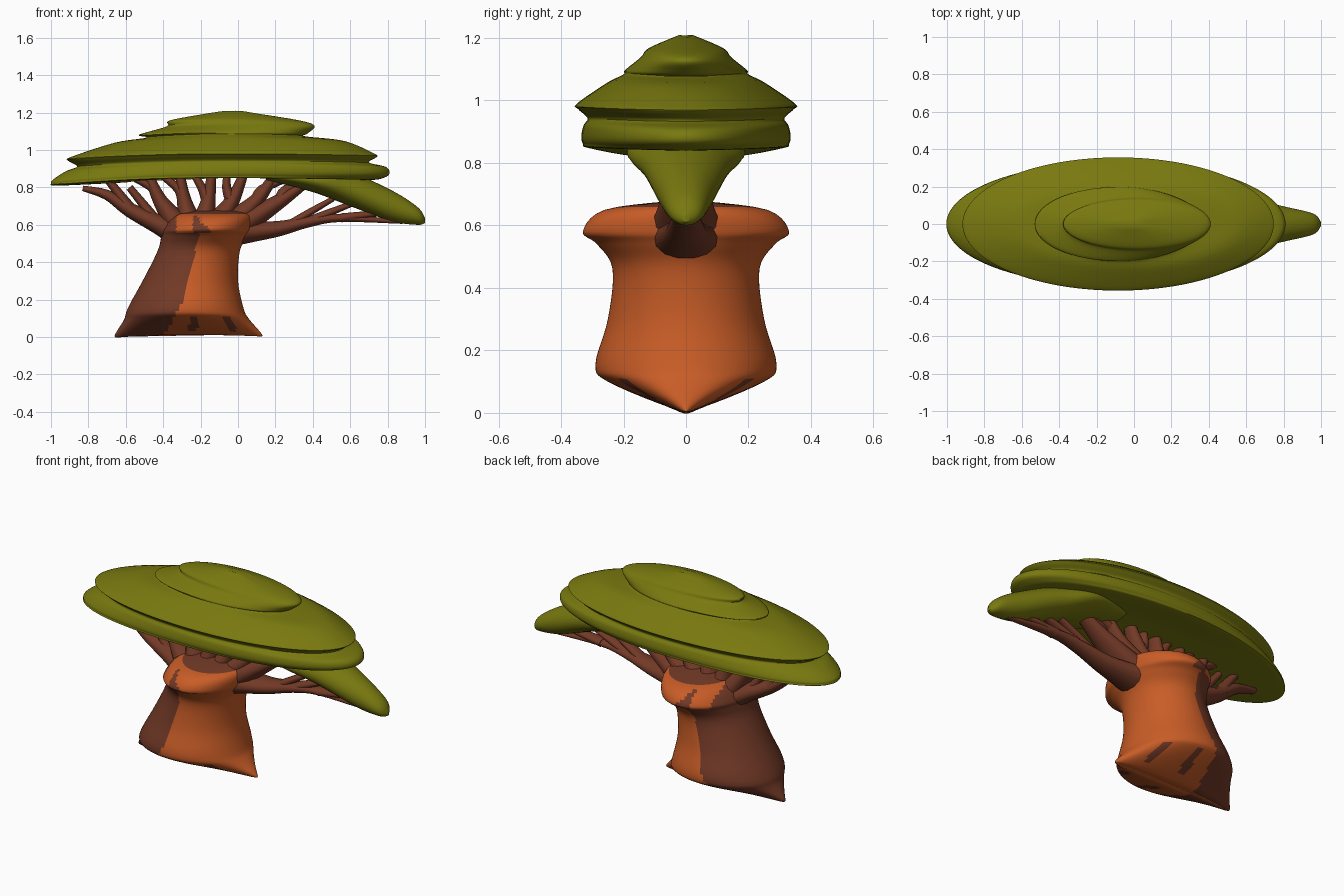
import bpy, bmesh, math

if "Cube" in bpy.data.objects:
    bpy.data.objects.remove(bpy.data.objects["Cube"])


def material(name, rgb):
    m = bpy.data.materials.new(name)
    m.diffuse_color = (*rgb, 1)
    m.use_nodes = True
    m.node_tree.nodes["Principled BSDF"].inputs["Base Color"].default_value = m.diffuse_color
    return m


ORANGE = material("orange bark", (0.58, 0.108, 0.02))
BROWN = material("dark brown bark", (0.17, 0.042, 0.02))
GREEN = material("olive leaves", (0.19, 0.19, 0.005))


def smooth_rows(rows, sub):
    """Catmull-Rom interpolation through rows of numbers."""
    out = []
    for i in range(len(rows) - 1):
        p = [rows[max(0, min(len(rows) - 1, i + k))] for k in (-1, 0, 1, 2)]
        for s in range(sub):
            t = s / sub
            out.append([b + 0.5 * t * (c - a + t * (2*a - 5*b + 4*c - d + t * (3*(b - c) + d - a)))
                        for a, b, c, d in zip(*p)])
    return out + [list(rows[-1])]


def skin(bm, rings):
    """Closed surface through a list of point rings."""
    vs = [[bm.verts.new(p) for p in r] for r in rings]
    n = len(vs[0])
    for a, b in zip(vs, vs[1:]):
        for j in range(n):
            k = (j + 1) % n
            bm.faces.new((a[j], a[k], b[k], b[j]))
    bm.faces.new(vs[0])
    bm.faces.new(vs[-1])


def make_object(name, bm, mats, rule=None):
    bmesh.ops.recalc_face_normals(bm, faces=bm.faces)
    if rule:
        for f in bm.faces:
            f.material_index = rule(f.calc_center_median())
    me = bpy.data.meshes.new(name)
    bm.to_mesh(me)
    bm.free()
    for m in mats:
        me.materials.append(m)
    ob = bpy.data.objects.new(name, me)
    bpy.context.collection.objects.link(ob)
    bpy.ops.object.select_all(action='DESELECT')
    ob.select_set(True)
    bpy.context.view_layer.objects.active = ob
    bpy.ops.object.shade_smooth_by_angle(angle=math.radians(50))


def circle(n):
    return [(math.cos(2 * math.pi * j / n), math.sin(2 * math.pi * j / n)) for j in range(n)]


def stack(rows, droop, sub=5):
    """Elliptical rings: x left, x right, half depth, z; droop lowers the left and right tips."""
    bm = bmesh.new()
    rings = []
    for xl, xr, w, z in smooth_rows(rows, sub):
        left, right = droop(z)
        rings.append([((xl + xr) / 2 + (xr - xl) / 2 * c, w * s, z - (right if c > 0 else left) * c * c)
                      for c, s in circle(112)])
    skin(bm, rings)
    return bm


# trunk: flared foot tapering under, waist, and bulging collar
trunk_rows = [
    (-0.62, 0.10, 0.01, 0.015),
    (-0.66, 0.13, 0.06, 0.02),
    (-0.61, 0.06, 0.25, 0.10),
    (-0.59, 0.03, 0.29, 0.155),
    (-0.51, 0.0, 0.25, 0.30),
    (-0.43, 0.01, 0.235, 0.46),
    (-0.41, 0.05, 0.285, 0.54),
    (-0.40, 0.07, 0.33, 0.58),
    (-0.34, 0.07, 0.26, 0.65),
    (-0.20, 0.0, 0.03, 0.68),
]


def foot_droop(z):
    d = 0.016 * max(0, 1 - z / 0.2)
    return d, d * 0.6


def bark_rule(c):
    x, y, z = c.x, abs(c.y), c.z
    if z > 0.66:
        return 1                                   # dark crown
    if z > 0.56:                                   # mottled collar
        return int(x < -0.33 or -0.24 < x < 0.42 - z)
    if x < min(-0.40 + 0.55 * z, -0.33 + 0.22 * z):
        return 1                                   # dark left side
    streak = min(abs(x + 0.24), abs(x + 0.01 + z / 2))
    return int(z < 0.11 and y > 0.08 and streak < 0.022)   # root streaks


make_object("trunk", stack(trunk_rows, foot_droop), [ORANGE, BROWN], bark_rule)

# canopy: stacked leaf tiers, notched between tiers
canopy_rows = [
    (-0.60, 0.45, 0.15, 0.865),
    (-0.96, 0.70, 0.31, 0.85),
    (-1.00, 0.78, 0.33, 0.862),
    (-0.98, 0.81, 0.335, 0.885),
    (-0.92, 0.79, 0.328, 0.92),
    (-0.86, 0.70, 0.315, 0.943),
    (-0.91, 0.74, 0.345, 0.972),
    (-0.89, 0.73, 0.349, 0.99),
    (-0.66, 0.57, 0.25, 1.058),
    (-0.49, 0.36, 0.20, 1.083),
    (-0.53, 0.37, 0.195, 1.097),
    (-0.38, 0.41, 0.145, 1.138),
    (-0.36, 0.33, 0.118, 1.168),
    (-0.10, 0.07, 0.02, 1.21),
]
make_object("canopy", stack(canopy_rows, lambda z: (0.04 - 0.1 * (z - 0.85), 0.01)), [GREEN])

# drooping lobe on the right: x, z top, z bottom, half depth
lobe_rows = [
    (0.15, 0.88, 0.84, 0.12),
    (0.40, 0.90, 0.775, 0.19),
    (0.60, 0.88, 0.70, 0.14),
    (0.82, 0.785, 0.62, 0.09),
    (0.96, 0.695, 0.60, 0.055),
    (1.00, 0.635, 0.61, 0.01),
]
bm = bmesh.new()
skin(bm, [[(x, w * c, (zt + zb) / 2 + (zt - zb) / 2 * s) for c, s in circle(32)]
          for x, zt, zb, w in smooth_rows(lobe_rows, 6)])
make_object("drooping_leaf_lobe", bm, [GREEN])

# branches: tapered tubes along (x, z, radius) paths, deeper front to back than wide
bm = bmesh.new()


def limb(*path):
    pts = smooth_rows(path, 4)
    rings = []
    for i, (x, z, r) in enumerate(pts):
        a, b = pts[max(i - 1, 0)], pts[min(i + 1, len(pts) - 1)]
        ang = math.atan2(b[1] - a[1], b[0] - a[0])
        rings.append([(x - r * s * math.sin(ang), 1.6 * r * c, z + r * s * math.cos(ang))
                      for c, s in circle(14)])
    skin(bm, rings)


# fan of forked stems out of the crown
for i in range(6):
    tip = -0.48 + 0.17 * i
    base = -0.13 + 0.4 * tip
    knee = base + 0.6 * (tip - base)
    side = -1 if i < 4 else 1
    limb((base, 0.60, 0.07), (knee, 0.73, 0.04), (tip, 0.87 - 0.04 * (i == 5), 0.025))
    limb((knee, 0.72, 0.038), (knee + 0.03 * side, 0.79, 0.026), (tip + 0.09 * side, 0.86, 0.02))

# long limb to the left, with rising twigs
limb((-0.28, 0.53, 0.08), (-0.42, 0.60, 0.055), (-0.58, 0.68, 0.04), (-0.70, 0.76, 0.028), (-0.83, 0.795, 0.015))
for x, z in ((-0.44, 0.61), (-0.58, 0.68)):
    limb((x, z, 0.04), (x - 0.06, z + 0.09, 0.026), (x - 0.14, z + 0.19, 0.02))

# long limb to the right, with twigs reaching into the lobe
limb((-0.04, 0.56, 0.08), (0.08, 0.565, 0.058), (0.22, 0.58, 0.042), (0.38, 0.617, 0.03),
     (0.55, 0.637, 0.022), (0.88, 0.615, 0.01))
for x, z, rise in ((0.26, 0.59, 0.15), (0.38, 0.62, 0.10), (0.55, 0.637, 0.03)):
    limb((x, z, 0.025), (x + 0.12, z + rise * 0.5, 0.02), (x + 0.25, z + rise, 0.014))
make_object("branches", bm, [BROWN])
